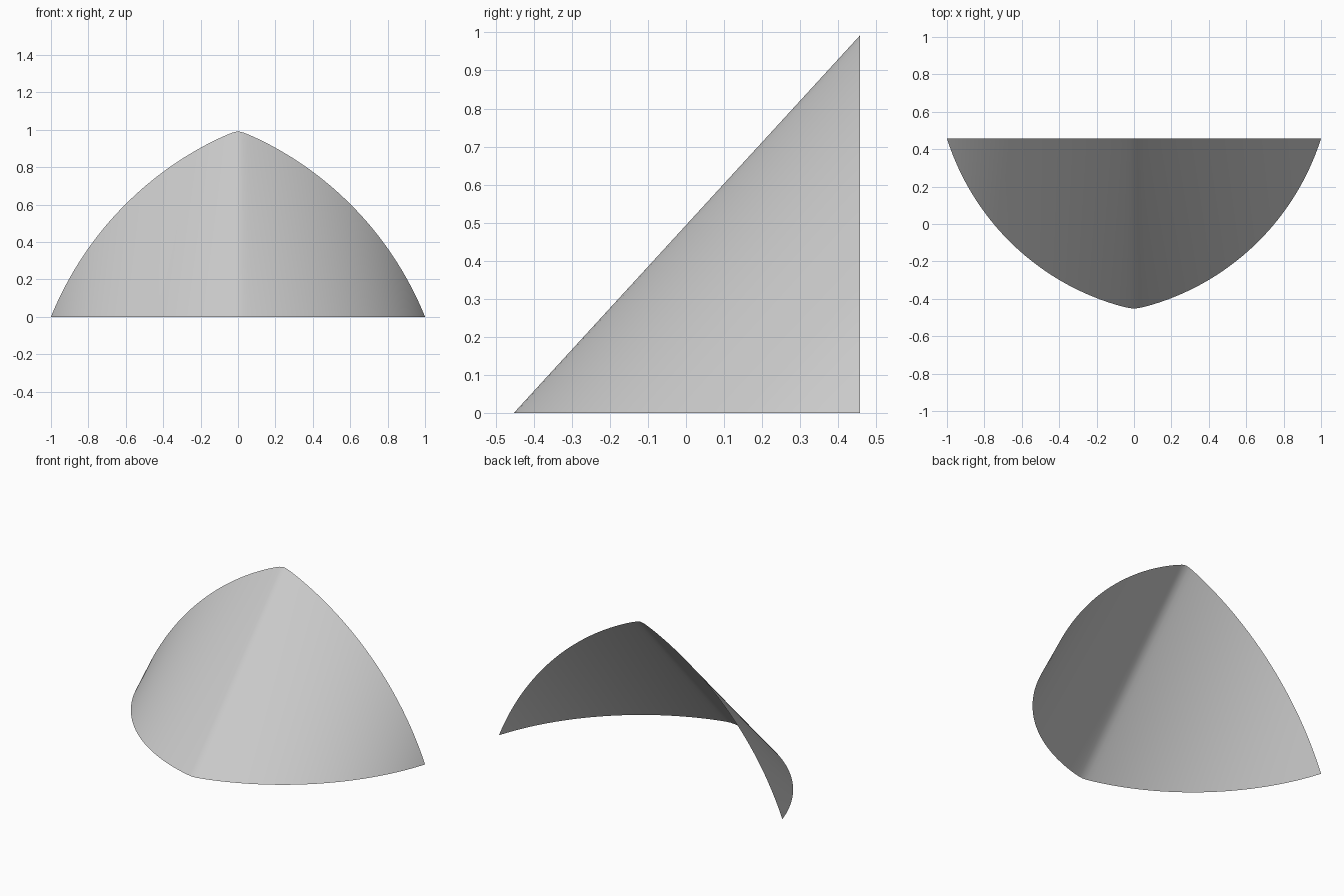
import bpy, bmesh, math

if "Cube" in bpy.data.objects:
    bpy.data.objects.remove(bpy.data.objects["Cube"])

HALF_DEPTH = 0.457
COLS, ROWS = 96, 24


def arc_rise(s, rise, turn_deg):
    """Height gained at s (0..1) on a circular arc from (0, 0) to (1, rise)."""
    turn = math.radians(turn_deg)
    radius = math.hypot(1, rise) / (2 * math.sin(turn / 2))
    start = math.atan2(rise, 1) - turn / 2
    angle = math.asin(min(1, s / radius + math.sin(start)))
    return radius * (math.cos(start) - math.cos(angle))


def soft_abs(x, r=0.02):
    """Absolute value with a slightly rounded centre, for the soft ridge."""
    return math.sqrt((x * x + r * r) / (1 + r * r))


# curved shell: straight ribs run from the floor arc up to the rear pointed arch
bm = bmesh.new()
grid = []
for i in range(COLS + 1):
    x = -math.cos(math.pi * i / COLS) * 0.5 + (2 * i / COLS - 1) * 0.5
    s = soft_abs(x)
    front_y = -HALF_DEPTH + arc_rise(s, 2 * HALF_DEPTH, 60)
    top_z = 1 - arc_rise(s, 1, 46)
    if i in (0, COLS):
        grid.append([bm.verts.new((x, HALF_DEPTH, 0))] * (ROWS + 1))
        continue
    grid.append([bm.verts.new((x, front_y + (HALF_DEPTH - front_y) * j / ROWS,
                               top_z * j / ROWS)) for j in range(ROWS + 1)])

for a, b in zip(grid, grid[1:]):
    for j in range(ROWS):
        corners = list(dict.fromkeys((a[j], b[j], b[j + 1], a[j + 1])))
        bm.faces.new(corners).smooth = True

mesh = bpy.data.meshes.new("curved_shell")
bm.to_mesh(mesh)
bm.free()
shell = bpy.data.objects.new("curved_shell", mesh)
bpy.context.collection.objects.link(shell)
